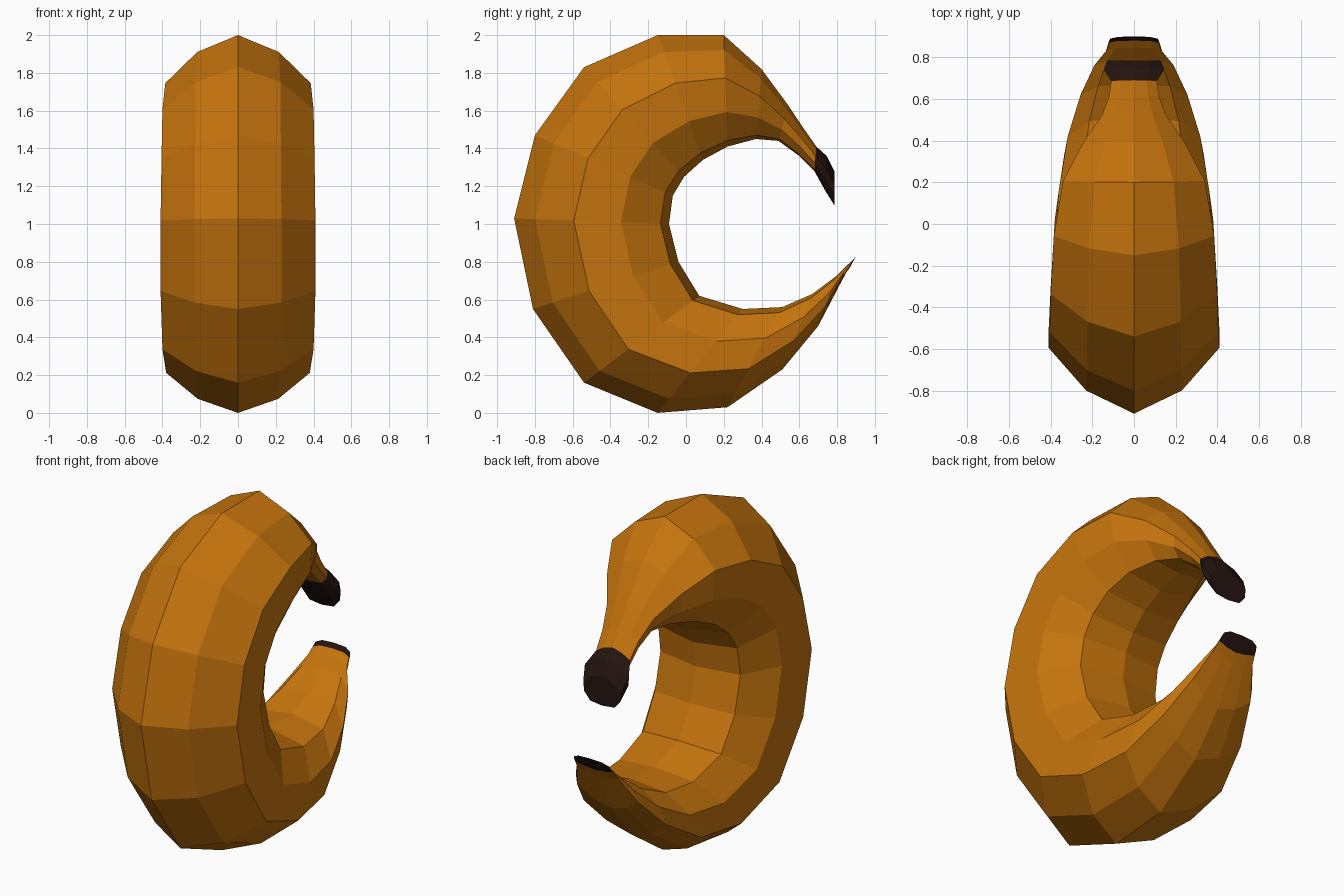
import bpy, bmesh

if "Cube" in bpy.data.objects:
    bpy.data.objects.remove(bpy.data.objects["Cube"])

# Ten-sided section: (fraction of half width, fraction from outer ridge to inner ridge)
HALF = [(.56, .135), (1, .385), (.95, .69), (.64, .945)]
SECTION = [(0, 0)] + HALF + [(0, 1)] + [(-x, t) for x, t in reversed(HALF)]

# Rings along the curve: outer ridge (y, z), inner ridge (y, z), half width
STEM = [(.785, 1.28, .785, 1.10, .125), (.745, 1.36, .735, 1.18, .145),
        (.69, 1.41, .68, 1.28, .11)]
BODY = [STEM[-1],
        (.62, 1.51, .60, 1.36, .12), (.54, 1.63, .49, 1.44, .155),
        (.40, 1.82, .37, 1.45, .245), (.20, 2.0, .22, 1.41, .34),
        (-.15, 2.0, .09, 1.34, .385), (-.54, 1.83, -.01, 1.25, .40),
        (-.80, 1.47, -.07, 1.15, .405), (-.91, 1.03, -.09, 1.0, .41),
        (-.81, .55, -.04, .80, .41), (-.54, .16, .07, .62, .40),
        (-.15, 0, .30, .55, .38), (.22, .03, .51, .56, .335),
        (.51, .23, .67, .63, .27), (.70, .46, .79, .72, .20),
        (.82, .69, .845, .775, .135), (.85, .745, .88, .805, .125)]
TIP = [BODY[-1], (.865, .765, .90, .83, .12)]


def material(name, color):
    m = bpy.data.materials.new(name)
    m.diffuse_color = color
    m.use_nodes = True
    m.node_tree.nodes["Principled BSDF"].inputs["Base Color"].default_value = m.diffuse_color
    return m


def loft(name, rings, mat, cap_start=False, cap_end=False):
    """Skin the section along the rings, optionally closing an end."""
    bm = bmesh.new()
    loops = []
    for oy, oz, iy, iz, w in rings:
        loops.append([bm.verts.new((x * w, oy + (iy - oy) * t, oz + (iz - oz) * t))
                      for x, t in SECTION])
    n = len(SECTION)
    for a, b in zip(loops, loops[1:]):
        for i in range(n):
            j = (i + 1) % n
            bm.faces.new((a[i], b[i], b[j], a[j]))
    if cap_start:
        bm.faces.new(loops[0])
    if cap_end:
        bm.faces.new(loops[-1][::-1])
    mesh = bpy.data.meshes.new(name)
    bm.to_mesh(mesh)
    bm.free()
    mesh.materials.append(mat)
    obj = bpy.data.objects.new(name, mesh)
    bpy.context.collection.objects.link(obj)
    return obj


peel = material("peel_orange", (.56, .175, .004, 1))
dark = material("dark_brown", (.018, .007, .005, 1))

# Curved fruit, dark stem at the top and dark blossom end at the bottom
loft("banana_body", BODY, peel)
loft("banana_stem", STEM, dark, cap_start=True)
loft("banana_tip", TIP, dark, cap_end=True)
